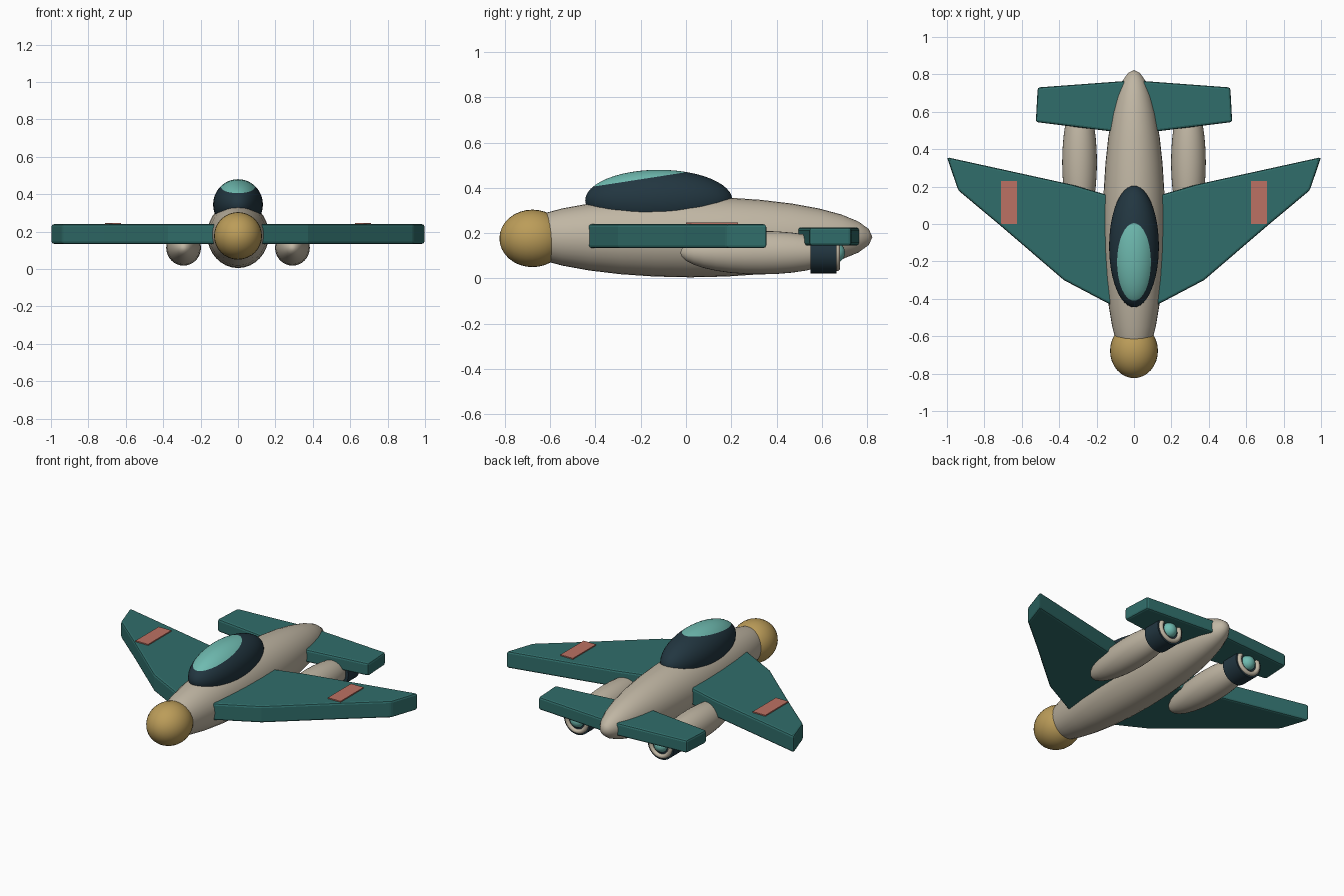
import bpy, bmesh, math
from mathutils import Matrix, Vector

cube = bpy.data.objects.get("Cube")
if cube:
    bpy.data.objects.remove(cube, do_unlink=True)


def material(name, rgb):
    m = bpy.data.materials.new(name)
    m.use_nodes = True
    color = (*rgb, 1.0)
    m.diffuse_color = color
    bsdf = m.node_tree.nodes["Principled BSDF"]
    bsdf.inputs["Base Color"].default_value = color
    bsdf.inputs["Roughness"].default_value = 0.6
    return m


TEAL = material("wing_teal", (0.03, 0.155, 0.145))
BEIGE = material("hull_beige", (0.53, 0.47, 0.37))
GOLD = material("nose_gold", (0.50, 0.335, 0.10))
NAVY = material("dark_navy", (0.016, 0.037, 0.052))
AQUA = material("glow_aqua", (0.16, 0.50, 0.44))
CORAL = material("stripe_coral", (0.50, 0.165, 0.125))

# Turns the z axis of a primitive to the flight direction
ALONG_Y = Matrix.Rotation(-math.pi / 2, 4, 'X')


def finish(name, bm, mats, smooth=True, mirror=False, bevel=0.0):
    bmesh.ops.recalc_face_normals(bm, faces=bm.faces)
    mesh = bpy.data.meshes.new(name)
    bm.to_mesh(mesh)
    bm.free()
    obj = bpy.data.objects.new(name, mesh)
    bpy.context.collection.objects.link(obj)
    for m in mats:
        mesh.materials.append(m)
    if smooth:
        bpy.ops.object.select_all(action='DESELECT')
        obj.select_set(True)
        bpy.context.view_layer.objects.active = obj
        bpy.ops.object.shade_smooth_by_angle(angle=math.radians(40))
    if bevel:
        mod = obj.modifiers.new("soft_edges", 'BEVEL')
        mod.width = bevel
        mod.segments = 2
    if mirror:
        obj.modifiers.new("other_side", 'MIRROR')
    return obj


def ellipsoid_mesh(center, radii, u=32, v=16):
    bm = bmesh.new()
    place = Matrix.Translation(center) @ Matrix.Diagonal((*radii, 1)) @ ALONG_Y
    bmesh.ops.create_uvsphere(bm, u_segments=u, v_segments=v, radius=1, matrix=place)
    return bm


def slab(name, outline, z0, z1, mat, bevel=0.012):
    """Extruded plan outline, mirrored to the other side."""
    bm = bmesh.new()
    face = bm.faces.new([bm.verts.new((x, y, z0)) for x, y in outline])
    top = bmesh.ops.extrude_face_region(bm, geom=[face])["geom"]
    verts = [g for g in top if isinstance(g, bmesh.types.BMVert)]
    bmesh.ops.translate(bm, verts=verts, vec=(0, 0, z1 - z0))
    return finish(name, bm, [mat], smooth=False, mirror=True, bevel=bevel)


# Fuselage and nose
finish("fuselage", ellipsoid_mesh((0, 0.02, 0.183), (0.165, 0.803, 0.178)), [BEIGE])
finish("nose", ellipsoid_mesh((0, -0.678, 0.177), (0.128, 0.146, 0.127)), [GOLD])

# Canopy, with a light pane cut by a tilted plane
canopy = ellipsoid_mesh((0, -0.12, 0.345), (0.133, 0.325, 0.135), 48, 24)
pane_point = Vector((0, -0.2, 0.438))
pane_normal = Vector((0, -0.155, 1)).normalized()
bmesh.ops.bisect_plane(canopy, geom=canopy.verts[:] + canopy.edges[:] + canopy.faces[:],
                       plane_co=pane_point, plane_no=pane_normal)
for f in canopy.faces:
    above = (f.calc_center_median() - pane_point).dot(pane_normal) > 0
    f.material_index = 1 if above else 0
finish("canopy", canopy, [NAVY, AQUA])

# Main wings, tailplane and wing stripes
slab("main_wings", [(0.09, -0.45), (0.375, -0.30), (0.715, -0.008), (0.94, 0.18),
                    (1.0, 0.357), (0.33, 0.21), (0.09, 0.14)], 0.134, 0.24, TEAL)
slab("tailplane", [(0.04, 0.485), (0.525, 0.545), (0.515, 0.73), (0.04, 0.765)],
     0.145, 0.225, TEAL)
slab("wing_stripes", [(0.625, 0.0), (0.712, 0.0), (0.712, 0.23), (0.625, 0.23)],
     0.238, 0.247, CORAL, bevel=0.0)

# Engine pods
POD_X, POD_Z = 0.291, 0.114
finish("engine_pods", ellipsoid_mesh((POD_X, 0.33, POD_Z), (0.093, 0.355, 0.096)),
       [BEIGE], mirror=True)

# Exhaust nozzles
bm = bmesh.new()
bmesh.ops.create_cone(bm, cap_ends=True, segments=32, radius1=0.091, radius2=0.091, depth=0.115,
                      matrix=Matrix.Translation((POD_X, 0.608, POD_Z)) @ ALONG_Y)
finish("exhaust_nozzles", bm, [NAVY], mirror=True)

# Exhaust rims: a small circle spun around the pod axis
bm = bmesh.new()
ring = bmesh.ops.create_circle(bm, segments=10, radius=0.014,
                               matrix=Matrix.Translation((POD_X + 0.068, 0.667, POD_Z)))
bmesh.ops.spin(bm, geom=bm.verts[:] + bm.edges[:], cent=(POD_X, 0.667, POD_Z),
               axis=(0, 1, 0), angle=math.tau, steps=32, use_merge=True)
bmesh.ops.remove_doubles(bm, verts=bm.verts, dist=0.0005)
finish("exhaust_rims", bm, [BEIGE], mirror=True)

# Exhaust glow
finish("exhaust_glow", ellipsoid_mesh((POD_X, 0.66, POD_Z), (0.045, 0.042, 0.045), 24, 12),
       [AQUA], mirror=True)
